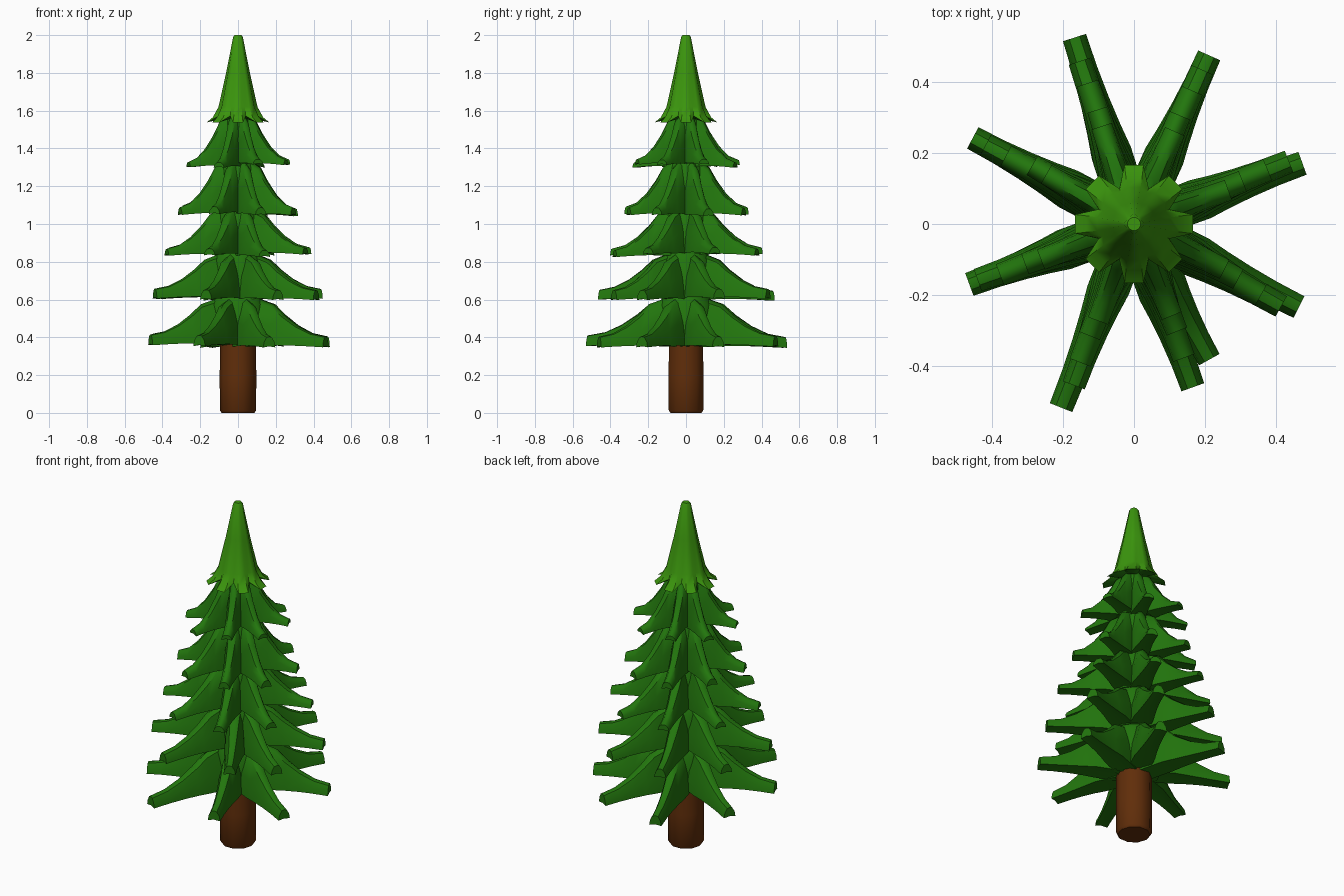
import bpy, bmesh, math, random
from mathutils import Vector

if "Cube" in bpy.data.objects:
    bpy.data.objects.remove(bpy.data.objects["Cube"])

random.seed(4)

def material(name, rgb):
    m = bpy.data.materials.new(name)
    m.diffuse_color = (*rgb, 1)
    m.use_nodes = True
    m.node_tree.nodes["Principled BSDF"].inputs["Base Color"].default_value = m.diffuse_color
    return m

DARK = material("dark green", (0.016, 0.180, 0.004))
LIGHT = material("light green", (0.043, 0.300, 0.004))
BROWN = material("bark brown", (0.118, 0.027, 0.003))

def finish(name, bm, mats, angle=45):
    bmesh.ops.recalc_face_normals(bm, faces=bm.faces)
    me = bpy.data.meshes.new(name)
    bm.to_mesh(me)
    bm.free()
    for m in mats:
        me.materials.append(m)
    ob = bpy.data.objects.new(name, me)
    bpy.context.collection.objects.link(ob)
    bpy.ops.object.select_all(action='DESELECT')
    ob.select_set(True)
    bpy.context.view_layer.objects.active = ob
    bpy.ops.object.shade_smooth_by_angle(angle=math.radians(angle))
    return ob

def loft(bm, rings):
    """Skin closed rings of points and cap both ends."""
    vs = [[bm.verts.new(p) for p in ring] for ring in rings]
    n = len(vs[0])
    for a, b in zip(vs, vs[1:]):
        for i in range(n):
            j = (i + 1) % n
            bm.faces.new((a[i], a[j], b[j], b[i]))
    bm.faces.new(vs[0])
    bm.faces.new(vs[-1])

def circle(r, z, n=10):
    return [(r * math.cos(math.tau * i / n), r * math.sin(math.tau * i / n), z) for i in range(n)]

def branch(bm, ang, reach, neck_r, neck_z, tip_top, tip_low, w0, w1):
    """Drooping bough: blunt, roof-shaped, narrowing quickly from the root."""
    d = Vector((math.cos(ang), math.sin(ang), 0))
    s = Vector((-d.y, d.x, 0))
    stations = [(0.03, neck_z + 0.06, w0 * 0.9)]
    for t in (0, 0.2, 0.45, 0.72, 1):
        stations.append((neck_r + (reach - neck_r) * t,
                         tip_top + (neck_z - tip_top) * (1 - t) ** 1.8,
                         w1 + (w0 * 0.9 - w1) * (1 - t) ** 2))
    rings = []
    for r, zt, w in stations:
        zb = tip_low + 0.010 * math.sin(math.pi * r / reach)
        h = zt - zb
        sec = [(-w, zb), (-0.85 * w, zb + 0.5 * h), (-0.45 * w, zt - 0.07 * h), (0, zt),
               (0.45 * w, zt - 0.07 * h), (0.85 * w, zb + 0.5 * h), (w, zb), (0, zb + 0.006)]
        rings.append([d * r + s * x + Vector((0, 0, z)) for x, z in sec])
    loft(bm, rings)

# Trunk
bm = bmesh.new()
loft(bm, [circle(0.086, 0), circle(0.096, 0.012), circle(0.097, 0.2), circle(0.094, 0.42)])
finish("trunk", bm, [BROWN], 40)

# Bough tiers: reach, tip top, tip low, neck radius, neck height, root width
ANGLES = [21, 67, 108, 151, 201, 249, 291, 332]
LENGTHS = [0.97, 1.0, 1.06, 0.99, 0.95, 1.07, 0.94, 1.0]
TIERS = [(0.520, 0.410, 0.353, 0.21, 0.575, 0.064),
         (0.475, 0.650, 0.598, 0.19, 0.81, 0.062),
         (0.410, 0.868, 0.832, 0.16, 1.05, 0.058),
         (0.332, 1.090, 1.050, 0.13, 1.30, 0.053),
         (0.285, 1.335, 1.307, 0.10, 1.55, 0.047)]
for i, (reach, top, low, nr, nz, w) in enumerate(TIERS):
    bm = bmesh.new()
    loft(bm, [circle(w * 2.1, low + 0.012, 16), circle(nr * 0.72, nz, 16), circle(nr * 0.5, nz + 0.06, 16)])
    for n, (a, ln) in enumerate(zip(ANGLES, LENGTHS)):
        k = ln if i == 0 else 1 + (ln - 1) * 0.3
        if i == 1 and n == 6:      # one bough stands apart from the one below
            a, k = 300, 0.92
        dz = random.uniform(-0.010, 0.010)
        branch(bm, math.radians(a + random.uniform(-1.5, 1.5)), reach * k, nr, nz,
               top + dz, low + dz, w, 0.034 - 0.001 * i)
    finish(f"bough_tier_{i + 1}", bm, [DARK])

# Treetop: light cone flaring into eight blunt points, dark underneath
def star(r_in, r_out, z_in, z_out, half):
    pts = []
    for k in range(8):
        a = math.tau * k / 8
        for da, r, z in ((-half, r_out, z_out), (half, r_out, z_out), (math.pi / 8, r_in, z_in)):
            pts.append((r * math.cos(a + da), r * math.sin(a + da), z))
    return pts

bm = bmesh.new()
loft(bm, [star(0.07, 0.085, 1.565, 1.555, 0.16),
          star(0.108, 0.168, 1.572, 1.538, 0.16),
          star(0.105, 0.135, 1.585, 1.565, 0.17),
          star(0.095, 0.105, 1.62, 1.62, 0.18),
          star(0.059, 0.064, 1.80, 1.80, 0.18),
          star(0.024, 0.026, 1.99, 1.99, 0.18),
          star(0.018, 0.019, 2.0, 2.0, 0.18)])
bmesh.ops.recalc_face_normals(bm, faces=bm.faces)
for f in bm.faces:
    f.material_index = 1 if f.normal.z < -0.3 else 0
finish("treetop", bm, [LIGHT, DARK], 40)
